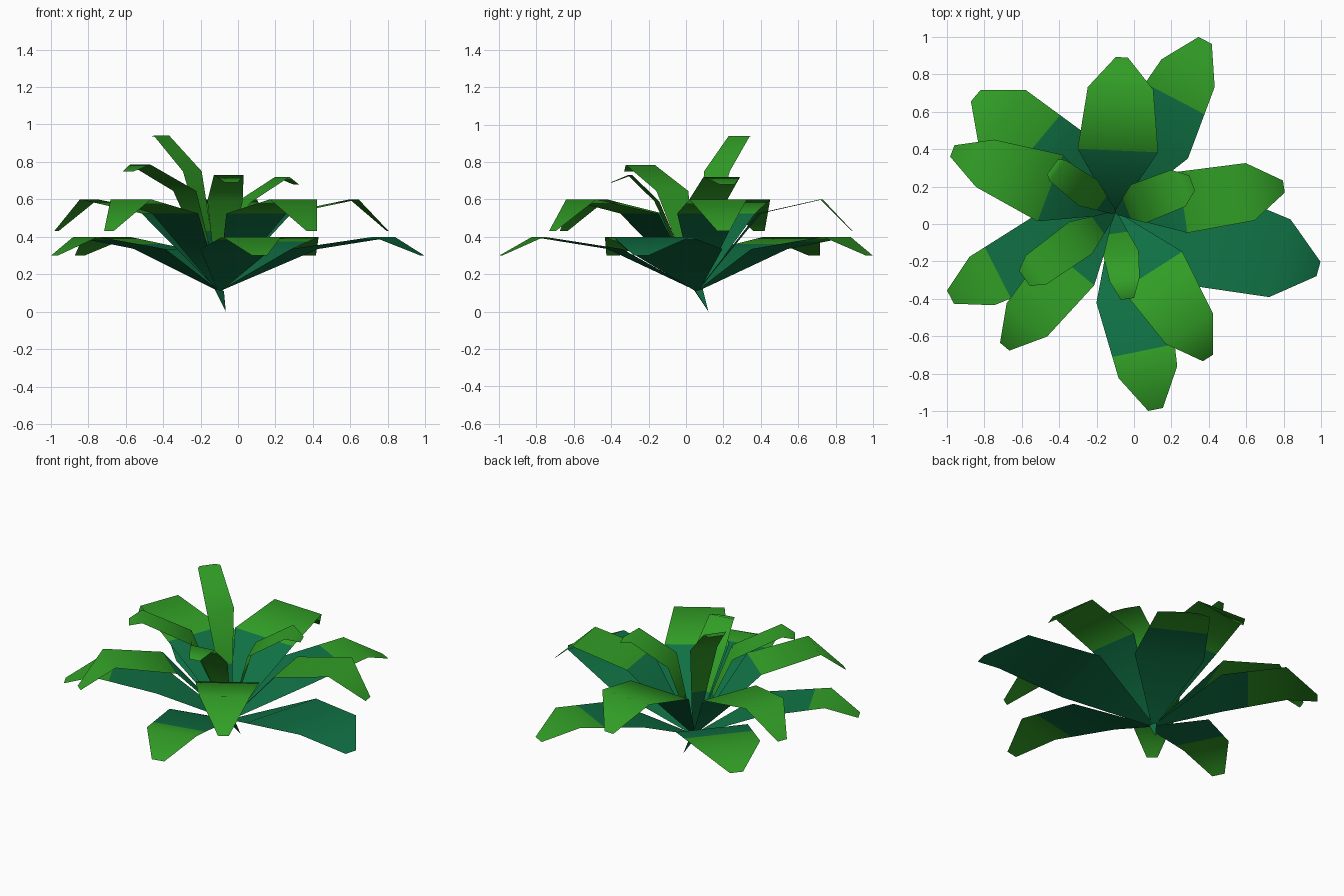
import bpy, bmesh
from mathutils import Vector

if "Cube" in bpy.data.objects:
    bpy.data.objects.remove(bpy.data.objects["Cube"])

BASE = Vector((-0.1, 0.06, 0.11))   # point all leaves grow from


def material(name, rgb):
    m = bpy.data.materials.new(name)
    m.diffuse_color = (*rgb, 1)
    m.use_nodes = True
    m.node_tree.nodes["Principled BSDF"].inputs["Base Color"].default_value = m.diffuse_color
    return m


DARK = material("dark_green", (0.005, 0.165, 0.058))
LIGHT = material("light_green", (0.031, 0.34, 0.019))


def make_object(name, bm):
    mesh = bpy.data.meshes.new(name)
    bm.to_mesh(mesh)
    bm.free()
    mesh.materials.append(DARK)
    mesh.materials.append(LIGHT)
    ob = bpy.data.objects.new(name, mesh)
    bpy.context.collection.objects.link(ob)
    return ob


def leaf(name, tip, fracs, heights, widths, split):
    """Strip of quads: base, wide row, bend, tip. Faces past row 'split' are light."""
    axis = Vector((tip[0] - BASE.x, tip[1] - BASE.y, 0))
    side = Vector((-axis.y, axis.x, 0)).normalized()
    stations = [(0, BASE.z, 0.02)] + list(zip((*fracs, 1), heights, widths))

    def row_at(t):
        i = min(int(t), 2)
        a, b = stations[i], stations[i + 1]
        return [p + (q - p) * (t - i) for p, q in zip(a, b)]

    bm = bmesh.new()
    params = sorted({0, 1, 2, 3, split})
    rows = []
    for t in params:
        f, z, w = row_at(t)
        c = BASE + axis * f
        c.z = z
        rows.append([bm.verts.new(c - side * w / 2), bm.verts.new(c + side * w / 2)])
    for t, a, b in zip(params, rows, rows[1:]):
        face = bm.faces.new((a[0], b[0], b[1], a[1]))
        face.smooth = True
        face.material_index = 1 if t >= split else 0
    make_object(name, bm)


# Lower tier: tip x, tip y, wide width, bend width, colour split
lower = [
    (0.985, -0.24, 0.54, 0.43, 3),
    (0.115, -0.99, 0.39, 0.32, 1.72),
    (-0.98, -0.39, 0.36, 0.29, 1.75),
    (-0.845, 0.685, 0.44, 0.39, 1.4),
    (0.38, 0.98, 0.42, 0.32, 1.62),
]
for i, (x, y, w, b, s) in enumerate(lower):
    leaf(f"lower_leaf_{i + 1}", (x, y), (0.42, 0.81), (0.335, 0.4, 0.3), (w, b, 0.08), s)

# Middle tier
middle = [
    (0.8, 0.2, 0.33, 0.31),
    (-0.065, 0.89, 0.43, 0.35),
    (-0.97, 0.39, 0.38, 0.27),
    (-0.69, -0.655, 0.32, 0.28),
    (0.395, -0.715, 0.38, 0.30),
]
for i, (x, y, w, b) in enumerate(middle):
    leaf(f"middle_leaf_{i + 1}", (x, y), (0.40, 0.80), (0.525, 0.6, 0.43), (w, b, 0.065), 1)

# Upper tier: each leaf has its own height
leaf("upper_leaf_right", (0.31, 0.22), (0.30, 0.82), (0.58, 0.72, 0.68), (0.22, 0.21, 0.085), 0.5)
leaf("upper_leaf_back", (-0.435, 0.305), (0.43, 0.92), (0.75, 0.94, 0.935), (0.17, 0.14, 0.1), 0.5)
leaf("upper_leaf_left", (-0.585, -0.29), (0.38, 0.87), (0.645, 0.785, 0.75), (0.21, 0.19, 0.1), 0.5)
leaf("upper_leaf_front", (-0.035, -0.4), (0.47, 0.78), (0.59, 0.73, 0.69), (0.19, 0.16, 0.07), 0.5)

# Root: thin slanted spike down to the ground
bm = bmesh.new()
ring = [bm.verts.new(BASE + Vector(d)) for d in
        ((-0.025, -0.02, 0.01), (0.025, -0.01, 0), (0, 0.03, 0.01))]
point = bm.verts.new((-0.065, 0.12, 0))
for a, b in zip(ring, ring[1:] + ring[:1]):
    bm.faces.new((a, b, point))
bm.faces.new(ring)
bmesh.ops.recalc_face_normals(bm, faces=bm.faces)
make_object("root", bm)
